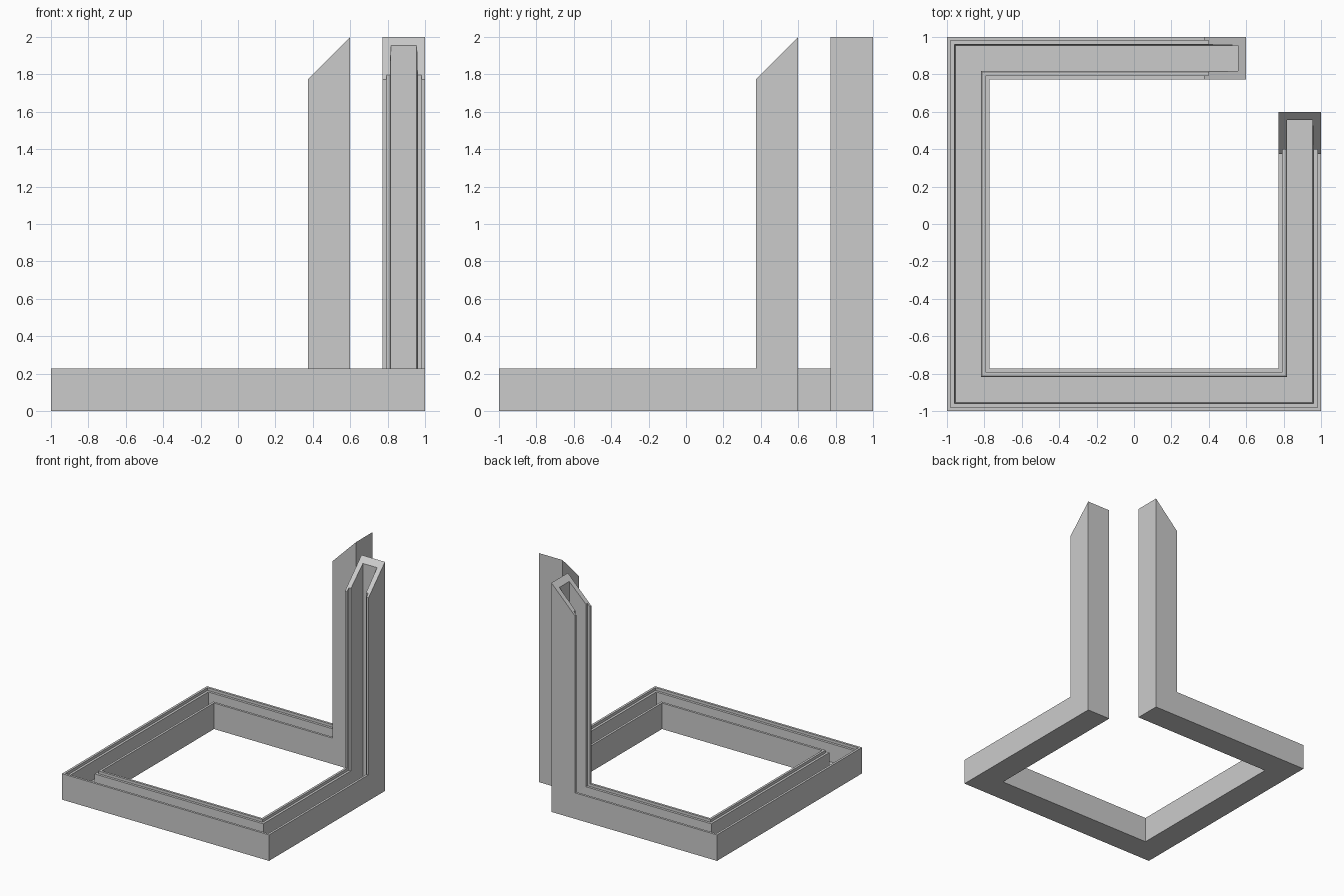
import bpy
import bmesh
from mathutils import Vector

cube = bpy.data.objects.get("Cube")
if cube:
    bpy.data.objects.remove(cube, do_unlink=True)

grey = bpy.data.materials.new("plain grey")
grey.use_nodes = True
colour = (0.6, 0.6, 0.6, 1)
grey.diffuse_color = colour
grey.node_tree.nodes["Principled BSDF"].inputs["Base Color"].default_value = colour

W = 0.227       # outer width and depth of the channel
LIP = 0.02      # width of the rim, and again of the ledge inside it
STEP = 0.024    # drop from rim to ledge
WALL = 0.041    # wall at the ledge
ROOT = 0.045    # wall at the channel floor, and floor thickness

# Channel section: across the width, then out towards the open side
half = [(0, 0), (0, W), (LIP, W), (LIP, W - STEP), (WALL, W - STEP), (ROOT, ROOT)]
section = half + [(W - u, v) for u, v in reversed(half)]

# Path of the outer edge: corner, mitred width direction, mitred depth direction
path = [
    ((0.6, 1, 2), (0, -1, 0), (-1, 0, -1)),
    ((0.6, 1, 0), (0, -1, 0), (-1, 0, 1)),
    ((-1, 1, 0), (1, -1, 0), (0, 0, 1)),
    ((-1, -1, 0), (1, 1, 0), (0, 0, 1)),
    ((1, -1, 0), (-1, 1, 0), (0, 0, 1)),
    ((1, 0.6, 0), (-1, 0, 0), (0, -1, 1)),
    ((1, 0.6, 2), (-1, 0, 0), (0, -1, -1)),
]

# Sweep the section along the path
bm = bmesh.new()
rings = [[bm.verts.new(Vector(p) + Vector(a) * u + Vector(d) * v) for u, v in section]
         for p, a, d in path]
n = len(section)
for r, s in zip(rings, rings[1:]):
    for i in range(n):
        j = (i + 1) % n
        bm.faces.new((r[i], r[j], s[j], s[i]))

# Bevelled post ends
bm.faces.new(rings[0])
bm.faces.new(rings[-1])
bmesh.ops.recalc_face_normals(bm, faces=bm.faces)

mesh = bpy.data.meshes.new("channel_frame")
bm.to_mesh(mesh)
bm.free()
mesh.materials.append(grey)
frame = bpy.data.objects.new("channel_frame", mesh)
bpy.context.collection.objects.link(frame)
